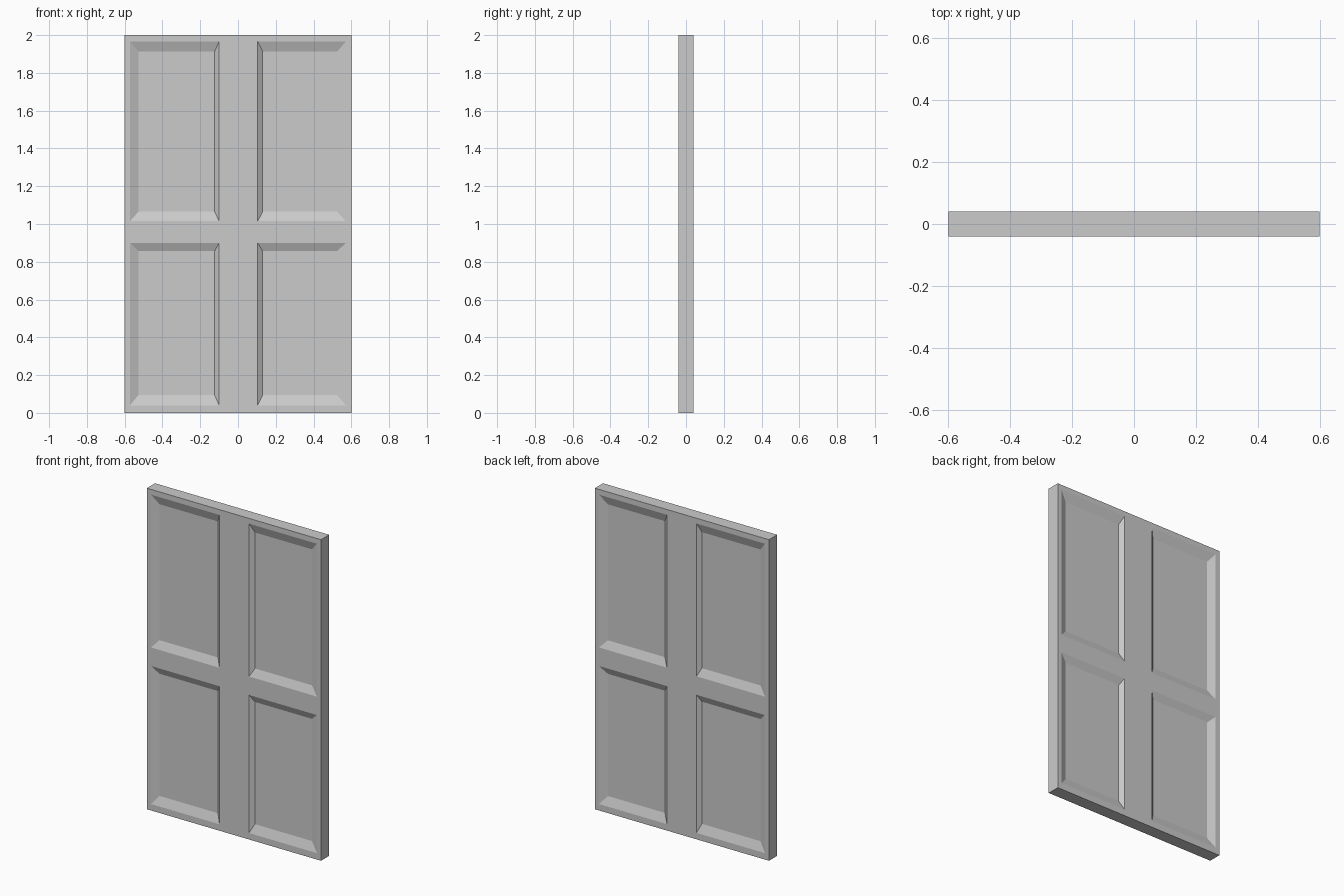
import bpy, bmesh

if "Cube" in bpy.data.objects:
    bpy.data.objects.remove(bpy.data.objects["Cube"])

HALF_T = 0.04      # half the slab thickness
DEPTH = 0.02       # panel recess depth

# rail and stile lines on the face
xs = [-0.6, -0.572, -0.1, 0.104, 0.572, 0.6]
zs = [0.0, 0.04, 0.90, 1.015, 1.967, 2.0]

# recess floor limits for each panel column and row
floor_x = {1: (-0.527, -0.124), 3: (0.131, 0.524)}
floor_z = {1: (0.095, 0.856), 3: (1.065, 1.912)}

bm = bmesh.new()
grid = [[bm.verts.new((x, -HALF_T, z)) for x in xs] for z in zs]

# front face: flat frame cells, with sloped recesses in the panel cells
for j in range(5):
    for i in range(5):
        outer = [grid[j][i], grid[j][i + 1], grid[j + 1][i + 1], grid[j + 1][i]]
        if i not in floor_x or j not in floor_z:
            bm.faces.new(outer)
            continue
        (x0, x1), (z0, z1) = floor_x[i], floor_z[j]
        inner = [bm.verts.new((x, -HALF_T + DEPTH, z))
                 for x, z in ((x0, z0), (x1, z0), (x1, z1), (x0, z1))]
        bm.faces.new(inner)
        for k in range(4):
            n = (k + 1) % 4
            bm.faces.new((outer[k], outer[n], inner[n], inner[k]))

# slab edges, run back to the mid-plane
rim = [e for e in bm.edges if e.is_boundary]
ext = bmesh.ops.extrude_edge_only(bm, edges=rim)
for v in ext["geom"]:
    if isinstance(v, bmesh.types.BMVert):
        v.co.y = 0.0

# back half mirrors the front
bmesh.ops.mirror(bm, geom=bm.verts[:] + bm.edges[:] + bm.faces[:],
                 axis='Y', merge_dist=0.0001)
bmesh.ops.remove_doubles(bm, verts=bm.verts[:], dist=0.0001)
bmesh.ops.recalc_face_normals(bm, faces=bm.faces[:])

mesh = bpy.data.meshes.new("door_panel")
bm.to_mesh(mesh)
bm.free()
door = bpy.data.objects.new("door_panel", mesh)
bpy.context.collection.objects.link(door)
